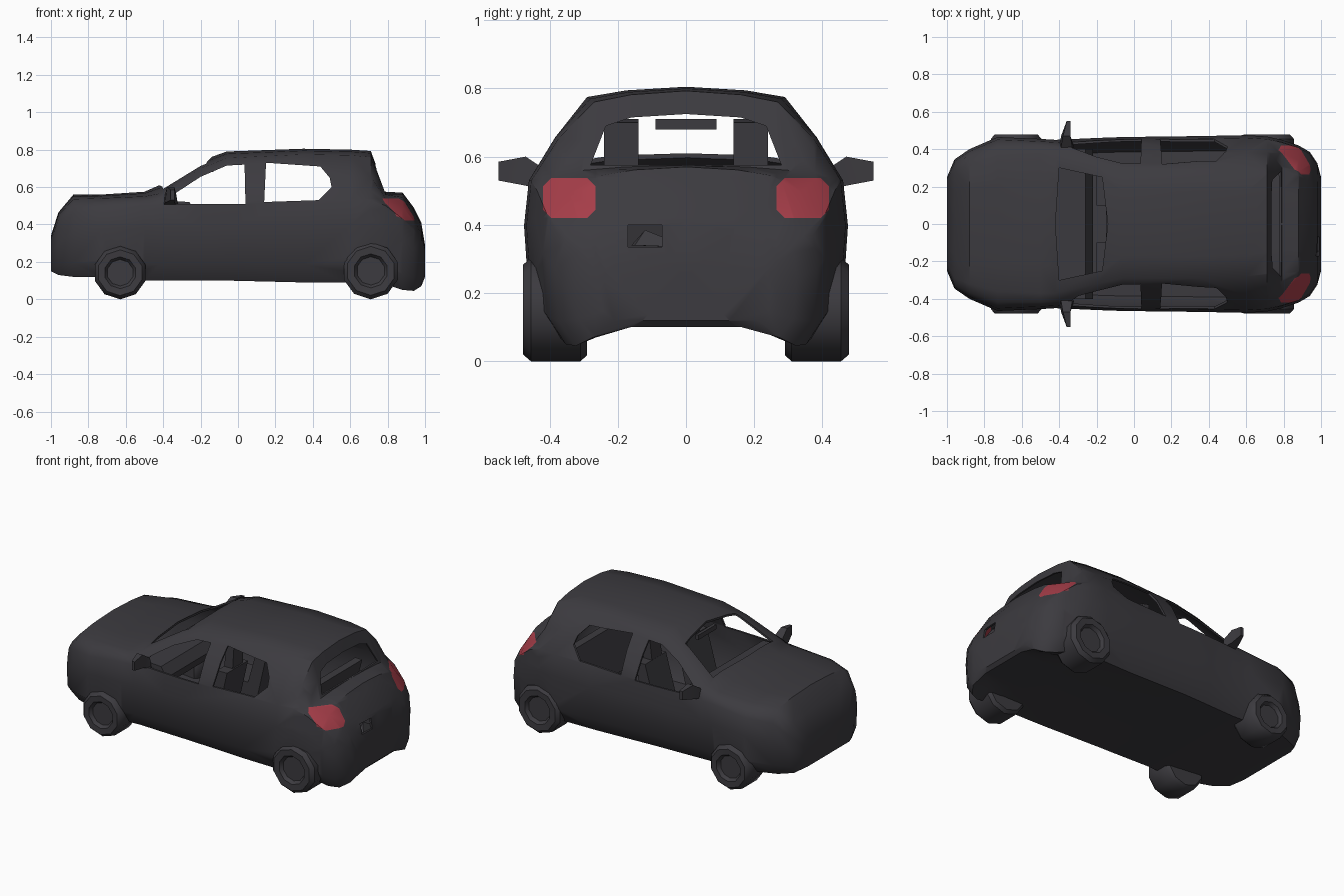
import bpy, bmesh, math

if "Cube" in bpy.data.objects:
    bpy.data.objects.remove(bpy.data.objects["Cube"])


def material(name, rgb):
    m = bpy.data.materials.new(name)
    m.diffuse_color = (*rgb, 1)
    m.use_nodes = True
    m.node_tree.nodes["Principled BSDF"].inputs["Base Color"].default_value = m.diffuse_color
    return m


DARK = material("charcoal", (0.045, 0.043, 0.05))
RED = material("tail red", (0.38, 0.047, 0.066))


def make(name, bm, mats=(DARK,), angle=40):
    bmesh.ops.recalc_face_normals(bm, faces=bm.faces)
    me = bpy.data.meshes.new(name)
    bm.to_mesh(me)
    bm.free()
    ob = bpy.data.objects.new(name, me)
    bpy.context.collection.objects.link(ob)
    for m in mats:
        me.materials.append(m)
    smooth(ob, angle)
    return ob


def smooth(ob, angle):
    bpy.ops.object.select_all(action='DESELECT')
    ob.select_set(True)
    bpy.context.view_layer.objects.active = ob
    bpy.ops.object.shade_smooth_by_angle(angle=math.radians(angle))


def loft(rings):
    """Closed skin through rings of equal point count."""
    bm = bmesh.new()
    vs = [[bm.verts.new(p) for p in r] for r in rings]
    n = len(vs[0])
    for a, b in zip(vs, vs[1:]):
        for i in range(n):
            bm.faces.new((a[i], a[(i + 1) % n], b[(i + 1) % n], b[i]))
    bm.faces.new(vs[0])
    bm.faces.new(vs[-1])
    return bm


def prism(points, axis, lo, hi):
    """Extrude a 2D outline along one axis (0=x, 1=y, 2=z)."""
    def put(p, d):
        q = list(p)
        q.insert(axis, d)
        return q
    return loft([[put(p, lo) for p in points], [put(p, hi) for p in points]])


def circle(cx, cz, r, n, turn=0.0):
    return [(cx + r * math.cos(2 * math.pi * (i + turn) / n),
             cz + r * math.sin(2 * math.pi * (i + turn) / n)) for i in range(n)]


# Body stations: x, bottom z, half width, belt z, roof edge y, roof edge z, top z
STATIONS = [
    (-1.00, .15, .25, .29, .20, .33, .34),
    (-.96, .13, .345, .38, .29, .45, .465),
    (-.88, .12, .40, .46, .32, .535, .56),
    (-.73, .12, .465, .48, .36, .54, .56),
    (-.50, .10, .455, .50, .37, .55, .575),
    (-.42, .10, .45, .50, .37, .565, .61),
    (-.20, .10, .46, .51, .32, .70, .74),
    (-.06, .10, .465, .52, .29, .755, .79),
    (.35, .09, .47, .52, .29, .775, .805),
    (.60, .09, .475, .53, .28, .77, .80),
    (.71, .09, .468, .53, .27, .76, .793),
    (.79, .08, .45, .50, .30, .56, .575),
    (.88, .05, .42, .43, .25, .545, .57),
    (.94, .045, .385, .37, .24, .45, .49),
    (.98, .07, .325, .32, .23, .37, .41),
    (1.00, .12, .25, .24, .20, .27, .29),
]


def section(x, zb, w, belt, yr, zr, zt):
    h = belt - zb
    mid = max(zb, .1)
    half = [(.5 * w, mid), (.84 * w, zb), (.97 * w, zb + .22 * h), (w, zb + .70 * h),
            (.97 * w, belt),
            ((.97 * w + yr) / 2 + .012, (belt + zr) / 2 + .008),
            (yr, zr), (.6 * yr, .35 * zr + .65 * zt)]
    return ([(x, 0, mid)] + [(x, y, z) for y, z in half] + [(x, 0, zt)]
            + [(x, -y, z) for y, z in reversed(half)])


body = make("body_shell", loft([section(*s) for s in STATIONS]), (DARK, RED))
sol = body.modifiers.new("thickness", 'SOLIDIFY')
sol.thickness, sol.offset = .012, -1

# Openings: side windows, windscreen, rear window, handle recess, wheel arches
WHEELS = [(-.63, .142), (.71, .152)]
cuts = [
    prism([(-.37, .51), (.04, .51), (.035, .72), (-.06, .715), (-.2, .655), (-.33, .57)], 1, -1, 1),
    prism([(.14, .52), (.43, .53), (.5, .6), (.49, .65), (.44, .71), (.15, .73)], 1, -1, 1),
    prism([(-.40, -.30), (-.17, -.25), (-.14, 0), (-.17, .25), (-.40, .30), (-.42, 0)], 2, .5, 1),
    prism([(-.28, .575), (.28, .575), (.235, .69), (.16, .715), (0, .725),
           (-.16, .715), (-.235, .69)], 0, .62, .9),
    prism([(-.17, .335), (-.07, .335), (-.07, .4), (-.17, .4)], 0, .93, 1.1),
]
for cx, r in WHEELS:
    for s in (-1, 1):
        cuts.append(prism(circle(cx, r, r - .008, 12), 1, s * .3, s * .7))
cutters = []
for i, bm in enumerate(cuts):
    c = make("cutter_%d" % i, bm)
    c.hide_render = True
    cutters.append(c)
    m = body.modifiers.new("cut", 'BOOLEAN')
    m.operation, m.object, m.solver = 'DIFFERENCE', c, 'EXACT'
dg = bpy.context.evaluated_depsgraph_get()
baked = bpy.data.meshes.new_from_object(body.evaluated_get(dg))
body.modifiers.clear()
body.data = baked
for c in cutters:
    bpy.data.objects.remove(c)
body.data.materials.clear()
body.data.materials.append(DARK)
body.data.materials.append(RED)

# Tail lights: slice the rear corners, then colour the faces inside the outline
bm = bmesh.new()
bm.from_mesh(body.data)
LIGHT_Y, LIGHT_Z = (.265, .42), (.42, .538)
planes = [((0, 0, z), (0, 0, 1)) for z in LIGHT_Z]
planes += [((0, s * y, 0), (0, 1, 0)) for y in LIGHT_Y for s in (-1, 1)]
# clipped corners give the lamps their rounded outline
for s in (-1, 1):
    for y, dy in ((LIGHT_Y[0] + .025, -1), (LIGHT_Y[1] - .025, 1)):
        for z, dz in ((LIGHT_Z[0], -1), (LIGHT_Z[1], 1)):
            planes.append(((0, s * y, z), (0, s * dy, dz)))
for co, no in planes:
    fs = [f for f in bm.faces if f.calc_center_median().x > .7]
    geom = list({e for f in fs for e in f.edges}) + list({v for f in fs for v in f.verts}) + fs
    bmesh.ops.bisect_plane(bm, geom=geom, plane_co=co, plane_no=no, dist=1e-5)
for f in bm.faces:
    c = f.calc_center_median()
    dy = min(abs(c.y) - LIGHT_Y[0], LIGHT_Y[1] - abs(c.y))
    dz = min(c.z - LIGHT_Z[0], LIGHT_Z[1] - c.z)
    lit = c.x > .74 and dy > 0 and dz > 0 and dy + dz > .025
    f.material_index = 1 if lit else 0
bm.to_mesh(body.data)
bm.free()
smooth(body, 40)

# Wheels: chunky low-sided drums with a dished face
for label, (cx, r) in zip(("front", "rear"), WHEELS):
    for side, s in (("left", -1), ("right", 1)):
        rings = []
        for y, k in ((.29, .88), (.31, 1), (.455, 1), (.478, .86), (.476, .6), (.455, .5)):
            rings.append([(x, s * y, z) for x, z in circle(cx, r, r * k, 10, .5)])
        make("%s_wheel_%s" % (label, side), loft(rings), angle=40)

# Door mirrors
for side, s in (("left", -1), ("right", 1)):
    make("door_mirror_" + side, loft([
        [(x, s * .41, z) for x, z in ((-.40, .50), (-.32, .50), (-.33, .56), (-.39, .56))],
        [(x, s * .47, z) for x, z in ((-.39, .515), (-.34, .515), (-.34, .60), (-.38, .60))],
        [(x, s * .55, z) for x, z in ((-.36, .53), (-.34, .53), (-.34, .585), (-.36, .585))]]))

# Front seats: cushion and back in one side profile, plus headrest
for side, s in (("left", -1), ("right", 1)):
    a, b = sorted((s * .1, s * .31))
    make("front_seat_" + side, prism([(-.2, .2), (.06, .2), (.14, .55), (.07, .55),
                                      (0, .3), (-.2, .3)], 1, a, b))
    a, b = sorted((s * .14, s * .24))
    make("headrest_" + side, prism([(.07, .54), (.13, .54), (.14, .7), (.09, .71)], 1, a, b))

# Rear bench back, dashboard, inside mirror
make("rear_bench", prism([(.5, .25), (.55, .25), (.62, .51), (.57, .51)], 1, -.36, .36))
make("dashboard", prism([(-.40, .4), (-.27, .38), (-.22, .46), (-.26, .52), (-.42, .53)],
                        1, -.4, .4))
make("inside_mirror", prism([(-.15, .68), (-.13, .68), (-.13, .71), (-.15, .71)], 1, -.09, .09))

# Tailgate handle wedge
make("tailgate_handle", loft([
    [(.955, -.16, .34), (.985, -.15, .34), (.96, -.12, .385)],
    [(.97, -.02, .335), (.985, -.02, .335), (.975, -.02, .345)]]))
